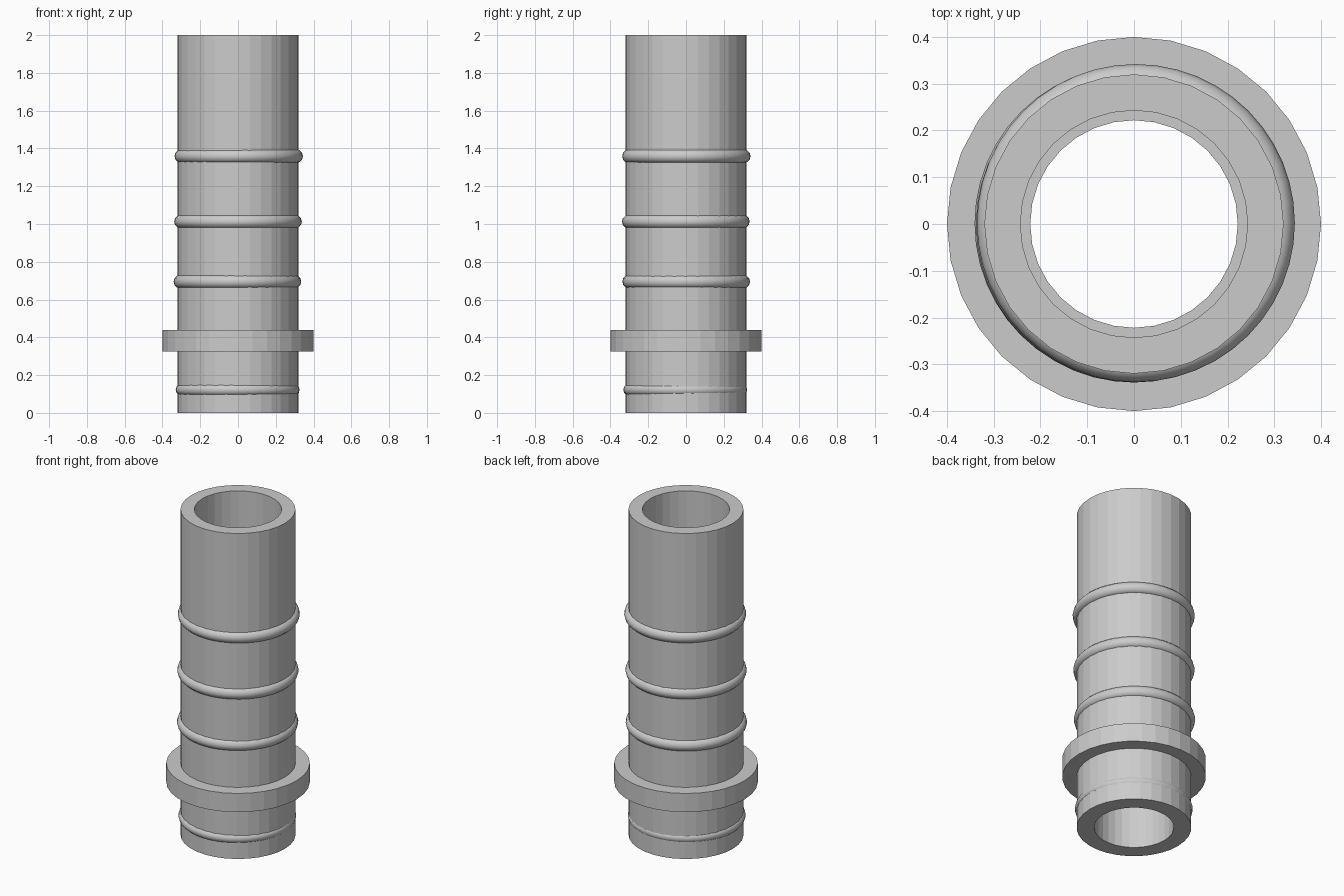
import bpy, bmesh, math

cube = bpy.data.objects.get("Cube")
if cube:
    bpy.data.objects.remove(cube, do_unlink=True)

grey = bpy.data.materials.new("plain grey")
grey.use_nodes = True
colour = (0.6, 0.6, 0.6, 1)
grey.diffuse_color = colour
grey.node_tree.nodes["Principled BSDF"].inputs["Base Color"].default_value = colour


def lathe(name, profile, sides, centre=(0, 0, 0), smooth=False):
    """Spin a closed (radius, height) profile about the vertical axis."""
    bm = bmesh.new()
    rings = []
    for i in range(sides):
        a = math.tau * i / sides
        rings.append([bm.verts.new((r * math.cos(a), r * math.sin(a), z))
                      for r, z in profile])
    n = len(profile)
    for i in range(sides):
        here, there = rings[i], rings[(i + 1) % sides]
        for j in range(n):
            k = (j + 1) % n
            bm.faces.new((here[j], there[j], there[k], here[k]))
    bmesh.ops.recalc_face_normals(bm, faces=bm.faces)
    for f in bm.faces:
        f.smooth = smooth
    mesh = bpy.data.meshes.new(name)
    bm.to_mesh(mesh)
    bm.free()
    mesh.materials.append(grey)
    obj = bpy.data.objects.new(name, mesh)
    obj.location = centre
    bpy.context.collection.objects.link(obj)
    return obj


# Hollow pipe with a narrower bore at the foot
lathe("pipe", [(0.32, 0), (0.32, 2), (0.243, 2), (0.243, 0.44),
               (0.222, 0.44), (0.222, 0)], 32)

# Square-edged collar
lathe("collar", [(0.4, 0.325), (0.4, 0.44), (0.3, 0.44), (0.3, 0.325)], 32)

# Rounded sealing rings: name, centre, ring radius, bead radius
rings = [
    ("foot_ring", (-0.002, -0.004, 0.122), 0.297, 0.031),
    ("lower_ring", (-0.003, 0.001, 0.695), 0.302, 0.036),
    ("middle_ring", (0, -0.001, 1.013), 0.302, 0.036),
    ("upper_ring", (0.004, 0.002, 1.359), 0.304, 0.036),
]
for name, centre, radius, bead in rings:
    angles = [math.tau * i / 12 for i in range(12)]
    lathe(name, [(radius + bead * math.cos(a), bead * math.sin(a)) for a in angles],
          48, centre, smooth=True)
